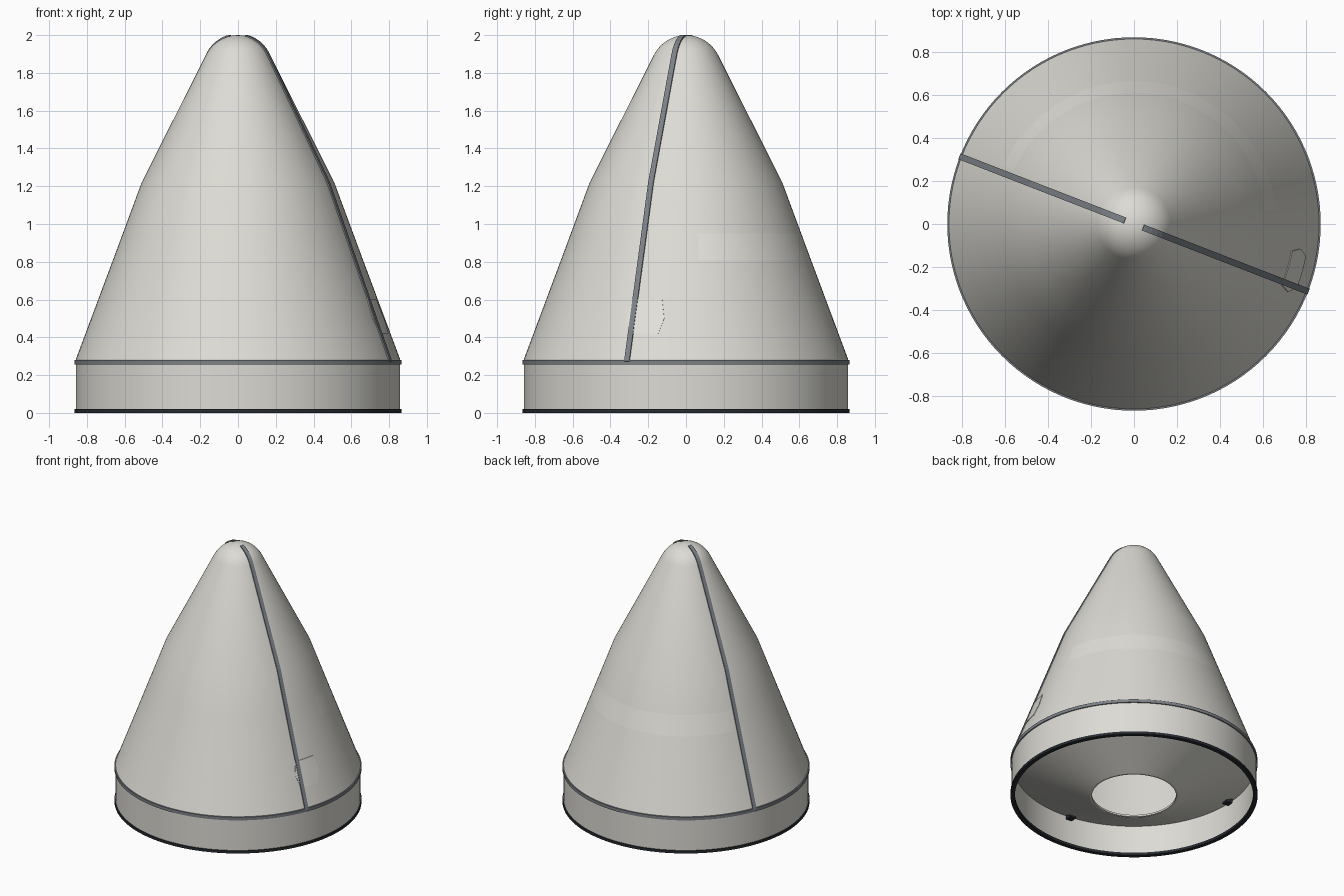
import bpy, bmesh, math
from mathutils import Vector

if "Cube" in bpy.data.objects:
    bpy.data.objects.remove(bpy.data.objects["Cube"])

SEG = 120


def material(name, rgb):
    m = bpy.data.materials.new(name)
    m.diffuse_color = (*rgb, 1)
    m.use_nodes = True
    m.node_tree.nodes["Principled BSDF"].inputs["Base Color"].default_value = m.diffuse_color
    return m


WHITE = material("warm white", (0.72, 0.71, 0.66))
PANEL = material("pale panel", (0.76, 0.75, 0.70))
GREY = material("slate grey", (0.20, 0.22, 0.24))
BLACK = material("near black", (0.02, 0.025, 0.03))


def finish(name, bm, mats, smooth=True):
    bmesh.ops.remove_doubles(bm, verts=bm.verts, dist=1e-5)
    bmesh.ops.recalc_face_normals(bm, faces=bm.faces)
    me = bpy.data.meshes.new(name)
    bm.to_mesh(me)
    bm.free()
    for m in mats:
        me.materials.append(m)
    ob = bpy.data.objects.new(name, me)
    bpy.context.collection.objects.link(ob)
    if smooth:
        bpy.ops.object.select_all(action='DESELECT')
        ob.select_set(True)
        bpy.context.view_layer.objects.active = ob
        bpy.ops.object.shade_smooth_by_angle(angle=math.radians(20))
    return ob


def lathe(name, profile, mats, closed=True):
    """Spin an (r, z) profile round the z axis."""
    bm = bmesh.new()
    vs = [bm.verts.new((r, 0, z)) for r, z in profile]
    pairs = list(zip(vs, vs[1:])) + ([(vs[-1], vs[0])] if closed else [])
    edges = [bm.edges.new(p) for p in pairs]
    bmesh.ops.spin(bm, geom=vs + edges, axis=(0, 0, 1), cent=(0, 0, 0),
                   angle=math.tau, steps=SEG, use_merge=True)
    return finish(name, bm, mats)


# Outer profile: cylinder skirt, two cone sections, tangent round tip
tip = [(0.19 * math.cos(math.radians(a)), 1.81 + 0.19 * math.sin(math.radians(a)))
       for a in (27, 36, 45, 54, 63, 72, 81)] + [(0, 2.0)]
outer = [(0.858, 0.0), (0.858, 0.285), (0.662, 0.81), (0.61, 0.95), (0.51, 1.22)] + tip
inner = [(max(r - 0.015, 0), z - (0.015 if z > 1.5 else 0)) for r, z in outer]
shell = lathe("nose_shell", outer + inner[::-1], [WHITE, PANEL], closed=False)

# Paler band round part of the back, picked by height and direction
for p in shell.data.polygons:
    c = p.center
    a = math.degrees(math.atan2(c.y, c.x))
    if 0.85 < c.z < 0.91 and math.hypot(c.x, c.y) > 0.62 and 5 < a < 156:
        p.material_index = 1

# Grey joint ring and black bottom rim
lathe("joint_ring", [(0.85, 0.256), (0.866, 0.256), (0.866, 0.28), (0.85, 0.28)], [GREY])
lathe("bottom_rim", [(0.835, 0.0), (0.866, 0.0), (0.866, 0.02), (0.835, 0.02)], [BLACK])

# Conical floor dipping to a round opening
lathe("adapter_floor", [(0.85, 0.24), (0.31, 0.0), (0.295, 0.0), (0.295, 0.014), (0.85, 0.256)], [WHITE])


def radius_at(z):
    for (r0, z0), (r1, z1) in zip(outer[1:], outer[2:]):
        if z0 <= z <= z1:
            return r0 + (r1 - r0) * (z - z0) / (z1 - z0)
    return 0.858


# Two raised strips down opposite sides
def strip(name, angle):
    path = [(0.862, 0.272)] + outer[1:-1] + [(0.045, 1.994)]
    path = [p for i, p in enumerate(path) if i < len(path) - 2 or p[0] > 0.04]
    d = Vector((math.cos(angle), math.sin(angle), 0))
    s = Vector((-d.y, d.x, 0)) * 0.0145
    bm = bmesh.new()
    rows = []
    for i, (r, z) in enumerate(path):
        a, b = path[max(i - 1, 0)], path[min(i + 1, len(path) - 1)]
        n = Vector((b[1] - a[1], a[0] - b[0])).normalized()
        row = []
        for side, h in ((-1, -0.006), (-1, 0.007), (1, 0.007), (1, -0.006)):
            row.append(bm.verts.new(d * (r + n.x * h) + s * side
                                    + Vector((0, 0, min(z + n.y * h, 2.0)))))
        rows.append(row)
    for p, q in zip(rows, rows[1:]):
        for k in range(4):
            bm.faces.new((p[k], p[(k + 1) % 4], q[(k + 1) % 4], q[k]))
    bm.faces.new(rows[0])
    bm.faces.new(rows[-1])
    finish(name, bm, [GREY], smooth=False)


for side, turn in (("right", 0), ("left", math.pi)):
    strip("strip_" + side, math.radians(-21.2) + turn)

# Thin clipped-corner hatch following the cone
left = [(-21.5, 0.42), (-23.8, 0.50), (-22.5, 0.60)]
right = [(-10.5, 0.42), (-8.5, 0.52), (-9.8, 0.60)]
bm = bmesh.new()
grid = []
for (a0, z0), (a1, z1) in zip(left, right):
    row = []
    for k in range(9):
        a = math.radians(a0 + (a1 - a0) * k / 8)
        r = radius_at(z0) + 0.004
        row.append(bm.verts.new((r * math.cos(a), r * math.sin(a), z0)))
    grid.append(row)
for p, q in zip(grid, grid[1:]):
    for k in range(8):
        bm.faces.new((p[k], p[k + 1], q[k + 1], q[k]))
ext = bmesh.ops.extrude_face_region(bm, geom=bm.faces[:])
for v in [g for g in ext["geom"] if isinstance(g, bmesh.types.BMVert)]:
    v.co.xy *= 0.99
finish("hatch_panel", bm, [PANEL])

# Four small dark lugs under the floor
for i in range(4):
    a = math.radians(-6 + 90 * i)
    bm = bmesh.new()
    bmesh.ops.create_cube(bm, size=1)
    for v in bm.verts:
        x, y = 0.79 + v.co.x * 0.05, v.co.y * 0.05
        v.co = (x * math.cos(a) - y * math.sin(a), x * math.sin(a) + y * math.cos(a),
                0.21 + v.co.z * 0.04)
    finish("floor_lug_%d" % (i + 1), bm, [BLACK], smooth=False)
